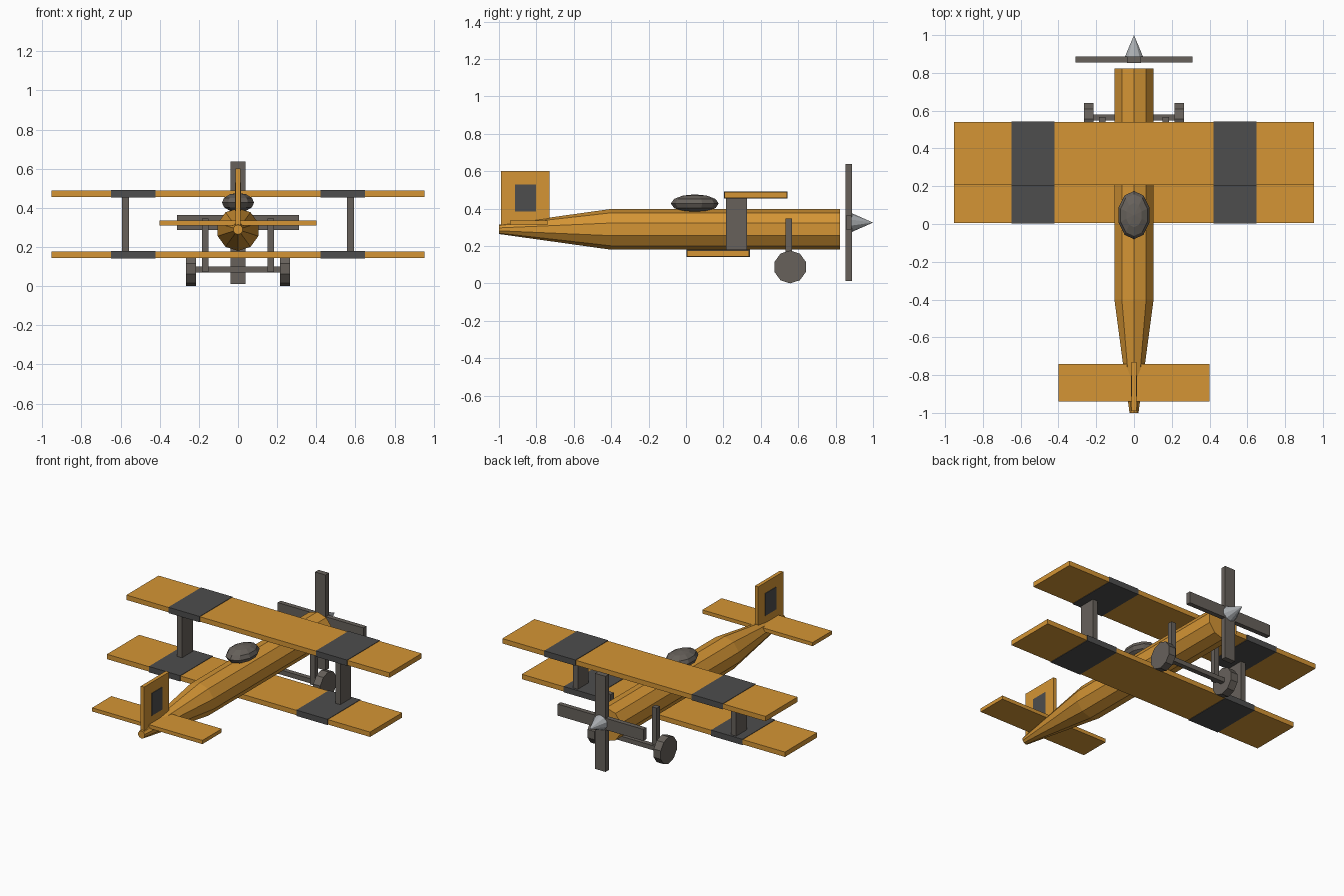
import bpy, bmesh
from math import sin, cos, pi

if "Cube" in bpy.data.objects:
    bpy.data.objects.remove(bpy.data.objects["Cube"])


def material(name, rgb):
    m = bpy.data.materials.new(name)
    m.diffuse_color = (*rgb, 1)
    m.use_nodes = True
    m.node_tree.nodes["Principled BSDF"].inputs["Base Color"].default_value = m.diffuse_color
    return m


ORANGE = material("orange", (0.66, 0.30, 0.035))
DARK = material("dark_grey", (0.075, 0.075, 0.075))
WOOD = material("warm_grey", (0.135, 0.12, 0.105))
METAL = material("light_metal", (0.40, 0.42, 0.44))


def finish(name, bm, mat):
    bmesh.ops.remove_doubles(bm, verts=bm.verts, dist=1e-5)
    bmesh.ops.recalc_face_normals(bm, faces=bm.faces)
    mesh = bpy.data.meshes.new(name)
    bm.to_mesh(mesh)
    bm.free()
    mesh.materials.append(mat)
    ob = bpy.data.objects.new(name, mesh)
    bpy.context.collection.objects.link(ob)
    return ob


def box(name, x, y, z, mat):
    """Box from (min, max) ranges."""
    bm = bmesh.new()
    bmesh.ops.create_cube(bm, size=1)
    for v in bm.verts:
        v.co = [(a + b) / 2 + c * (b - a) for (a, b), c in zip((x, y, z), v.co)]
    return finish(name, bm, mat)


def loft(name, stations, centre, axis, mat, sides=10):
    """Ten-sided rings with a corner on top; stations are (position, radius)."""
    bm = bmesh.new()
    rings = []
    for p, r in stations:
        ring = []
        for i in range(sides):
            a = 2 * pi * i / sides
            u, w = centre[0] + r * sin(a), centre[1] + r * cos(a)
            ring.append(bm.verts.new((u, p, w) if axis == "y" else (p, u, w)))
        rings.append(ring)
    for a, b in zip(rings, rings[1:]):
        for i in range(sides):
            j = (i + 1) % sides
            bm.faces.new((a[i], a[j], b[j], b[i]))
    for (p, r), ring in zip((stations[0], stations[-1]), (rings[0], rings[-1])):
        if r > 0:
            bm.faces.new(ring)
    return finish(name, bm, mat)


def pair(name, x, y, z, mat):
    """Box on the right and its mirror on the left."""
    box("right_" + name, x, y, z, mat)
    box("left_" + name, (-x[1], -x[0]), y, z, mat)


# Fuselage with tapered tail
loft("fuselage", [(-1, 0.025), (-0.4, 0.109), (0.823, 0.109)], (0, 0.289), "y", ORANGE)

# Wings with slightly proud dark bands
for name, y0, z0 in (("upper", 0.207, 0.456), ("lower", 0.005, 0.145)):
    y, z = (y0, y0 + 0.333), (z0, z0 + 0.032)
    box(name + "_wing", (-0.954, 0.954), y, z, ORANGE)
    pair(name + "_wing_band", (0.421, 0.648), (y[0] - 0.003, y[1] + 0.003),
         (z[0] - 0.003, z[1] + 0.003), DARK)

# Struts between the wings
pair("wing_strut", (0.556, 0.592), (0.214, 0.326), (0.16, 0.47), WOOD)

# Tail
box("tailplane", (-0.4, 0.4), (-0.94, -0.74), (0.311, 0.335), ORANGE)
box("tail_fin", (-0.012, 0.012), (-0.99, -0.73), (0.30, 0.60), ORANGE)
box("fin_panel", (-0.015, 0.015), (-0.914, -0.802), (0.383, 0.53), DARK)

# Canopy: flattened faceted ball
bm = bmesh.new()
bmesh.ops.create_uvsphere(bm, u_segments=10, v_segments=6, radius=1)
for v in bm.verts:
    v.co = (v.co.x * 0.086, 0.047 + v.co.y * 0.128, 0.427 + v.co.z * 0.049)
finish("canopy", bm, WOOD)

# Propeller and spinner
box("propeller_blade_vertical", (-0.038, 0.038), (0.852, 0.888), (0.012, 0.638), WOOD)
box("propeller_blade_horizontal", (-0.311, 0.311), (0.855, 0.886), (0.287, 0.363), WOOD)
loft("spinner", [(0.88, 0.053), (1.0, 0)], (0, 0.325), "y", METAL)

# Landing gear
box("axle", (-0.23, 0.23), (0.549, 0.580), (0.071, 0.101), WOOD)
pair("gear_leg", (0.15, 0.184), (0.533, 0.566), (0.073, 0.346), WOOD)
for side, s in (("right", 1), ("left", -1)):
    loft(side + "_wheel", [(s * 0.214, 0.088), (s * 0.265, 0.088)], (0.557, 0.088), "x", WOOD)
